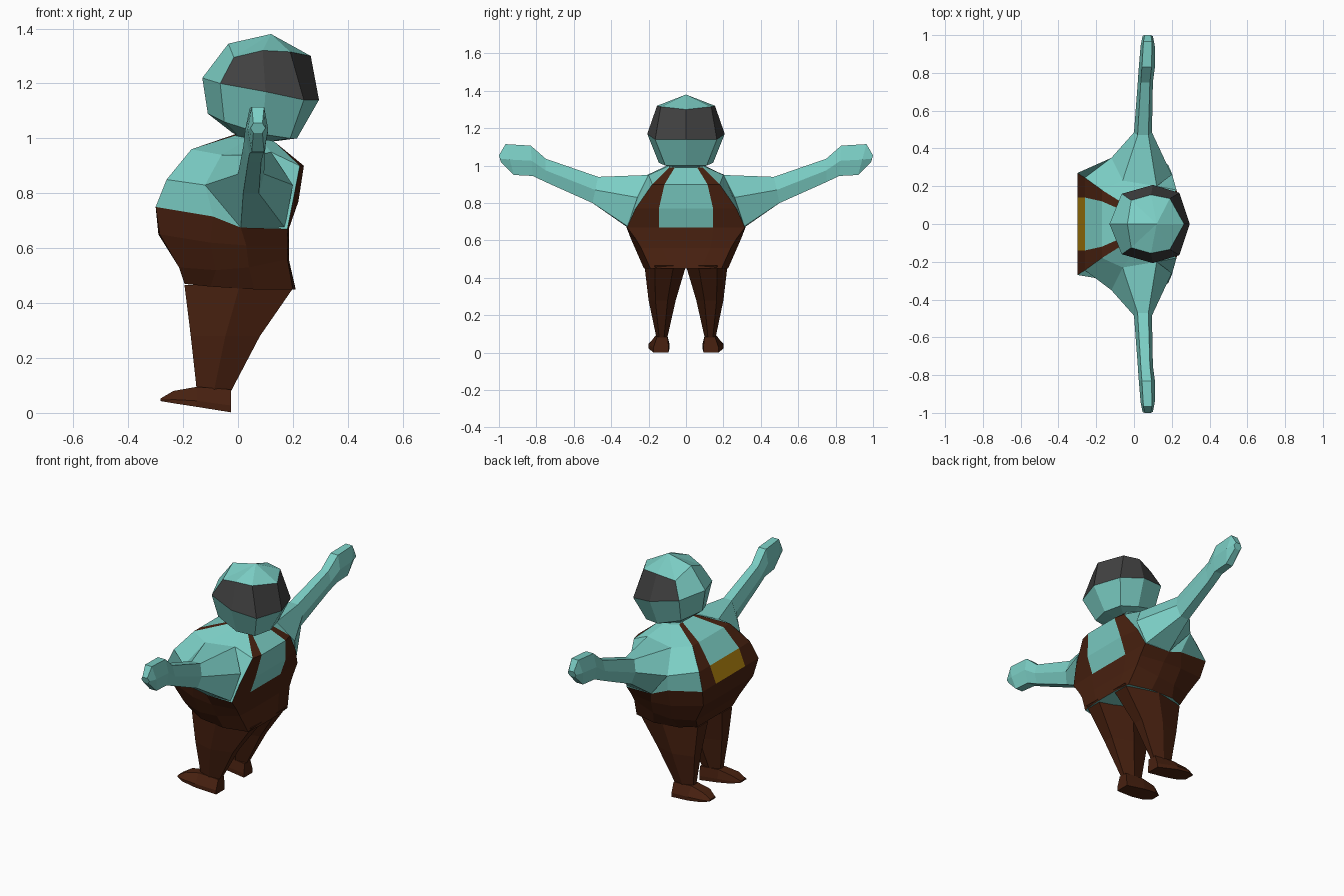
import bpy, bmesh
from mathutils import Vector

if "Cube" in bpy.data.objects:
    bpy.data.objects.remove(bpy.data.objects["Cube"])

def material(name, rgb):
    m = bpy.data.materials.new(name)
    m.diffuse_color = (*rgb, 1)
    m.use_nodes = True
    m.node_tree.nodes["Principled BSDF"].inputs["Base Color"].default_value = m.diffuse_color
    return m

TEAL = material("teal", (0.20, 0.62, 0.56))
BROWN = material("dark_brown", (0.065, 0.015, 0.005))
DARK = material("charcoal", (0.052, 0.052, 0.052))
GOLD = material("gold", (0.38, 0.20, 0.004))

def loft(name, rings, mats, rule=None, start=None, end=None):
    """Skin a list of equal rings; rule(band, column) picks the material; ends close to a point or n-gon."""
    bm = bmesh.new()
    vr = [[bm.verts.new(p) for p in r] for r in rings]
    n = len(rings[0])
    for i in range(len(vr) - 1):
        for j in range(n):
            k = (j + 1) % n
            f = bm.faces.new((vr[i][j], vr[i][k], vr[i + 1][k], vr[i + 1][j]))
            f.material_index = rule(i, j) if rule else 0
    for ring, tip in ((vr[0], start), (vr[-1], end)):
        if tip:
            t = bm.verts.new(tip)
            for j in range(n):
                bm.faces.new((ring[j], ring[(j + 1) % n], t))
        else:
            bm.faces.new(ring)
    bmesh.ops.recalc_face_normals(bm, faces=bm.faces)
    me = bpy.data.meshes.new(name)
    bm.to_mesh(me)
    bm.free()
    for m in mats:
        me.materials.append(m)
    ob = bpy.data.objects.new(name, me)
    bpy.context.collection.objects.link(ob)
    return ob

def whole(half):
    """Complete a half ring by reflecting it in y."""
    return half + [(x, -y, z) for x, y, z in reversed(half) if y > 0]

def flip(rings, s):
    return [[(x, y * s, z) for x, y, z in r] for r in rings]

# Body: half rings run front inner, front outer, side, side, back outer, back inner
body = [
    [(-.195, .10, .47), (-.195, .17, .47), (-.1, .215, .46), (.06, .225, .45), (.2, .19, .45), (.21, .08, .45)],
    [(-.215, .13, .53), (-.215, .21, .53), (-.08, .255, .52), (.04, .26, .53), (.18, .24, .56), (.185, .13, .56)],
    [(-.29, .14, .65), (-.285, .24, .65), (-.1, .29, .62), (.03, .295, .61), (.18, .27, .61), (.185, .14, .61)],
    [(-.3, .14, .75), (-.3, .27, .75), (-.09, .305, .715), (.01, .32, .675), (.18, .315, .67), (.185, .145, .67)],
    [(-.26, .14, .85), (-.26, .245, .85), (-.12, .35, .83), (.05, .29, .8), (.2, .27, .77), (.22, .145, .77)],
    [(-.17, .12, .96), (-.17, .18, .96), (-.06, .23, .94), (.12, .2, .95), (.225, .18, .9), (.24, .115, .9)],
    [(-.01, .05, 1.015), (-.01, .08, 1.01), (.04, .09, 1.0), (.08, .09, 1.0), (.13, .09, .99), (.13, .06, .99)],
]

def body_rule(i, j):
    if i < 3 or j in (0, 4, 6, 10):      # trousers and straps
        return 1
    return 2 if (i == 3 and j == 11) else 0   # bib pocket

loft("body", [whole(r) for r in body], [TEAL, BROWN, GOLD], body_rule)

# Head: faceted tilted ball with a band of hair round the sides and back
head = [
    [(-.02, 0, 1.02), (.0, .05, 1.01), (.07, .07, 1.0), (.12, .05, .99), (.14, 0, .99)],
    [(-.11, 0, 1.09), (-.05, .12, 1.06), (.09, .145, 1.015), (.19, .11, 1.0), (.215, 0, 1.0)],
    [(-.13, 0, 1.22), (-.065, .16, 1.2), (.1, .207, 1.17), (.24, .165, 1.14), (.295, 0, 1.14)],
    [(-.035, 0, 1.345), (-.015, .125, 1.295), (.09, .155, 1.32), (.19, .135, 1.315), (.265, 0, 1.3)],
]
loft("head", [whole(r) for r in head], [TEAL, DARK],
     lambda i, j: 1 if i == 2 and 1 <= j <= 6 else 0, end=(.12, 0, 1.38))

# Arm: shoulder ring, then hexagons (y top, y bottom, x front, x back, z bottom, z top)
def arm_ring(yt, yb, x0, x1, z0, z1):
    ym, zm, q = (yt + yb) / 2, (z0 + z1) / 2, (x1 - x0) * .2
    return [(x0 + q, yt, z1), (x1 - q, yt, z1), (x1, ym, zm),
            (x1 - q, yb, z0), (x0 + q, yb, z0), (x0, ym, zm)]

shoulder = [(-.06, .23, .94), (.12, .2, .95), (.2, .26, .83),
            (.17, .312, .675), (.01, .32, .675), (-.12, .35, .83)]
arm = [shoulder] + [arm_ring(*a) for a in (
    (.47, .5, .0, .095, .8, .94), (.75, .75, .02, .1, .912, 1.037),
    (.83, .82, .025, .11, .945, 1.107), (.965, .92, .035, .11, .95, 1.115),
    (1.0, .99, .045, .1, 1.02, 1.055))]

# Leg: hexagons (z, x front, x back, y inner, y outer)
def leg_ring(z, x0, x1, y0, y1):
    w, xm = y1 - y0, (x0 + x1) / 2
    a, b = y0 + w * .3, y1 - w * .25
    return [(x0, a, z), (x0, b, z), (xm, y1, z), (x1, b, z), (x1, a, z), (xm, y0, z)]

leg = [leg_ring(*a) for a in ((.465, -.195, .208, .0, .222), (.28, -.172, .08, .055, .2),
                              (.08, -.15, -.025, .1, .158))]

# Foot: trapezoids along x (x, y inner, y outer, z bottom, z top, top inset)
def foot_ring(x, y0, y1, z0, z1, t):
    return [(x, y0, z0), (x, y1, z0), (x, y1, z0 + (z1 - z0) * .3),
            (x, y1 - t, z1), (x, y0 + t * .3, z1), (x, y0, z0 + (z1 - z0) * .3)]

foot = [foot_ring(*a) for a in (
    (-.025, .093, .175, .002, .085, .02), (-.15, .088, .2, .022, .095, .04),
    (-.235, .095, .2, .035, .08, .03), (-.283, .12, .18, .043, .052, .01))]

for side, s in (("left", 1), ("right", -1)):
    loft(side + "_arm", flip(arm, s), [TEAL])
    loft(side + "_leg", flip(leg, s), [BROWN])
    loft(side + "_foot", flip(foot, s), [BROWN])
